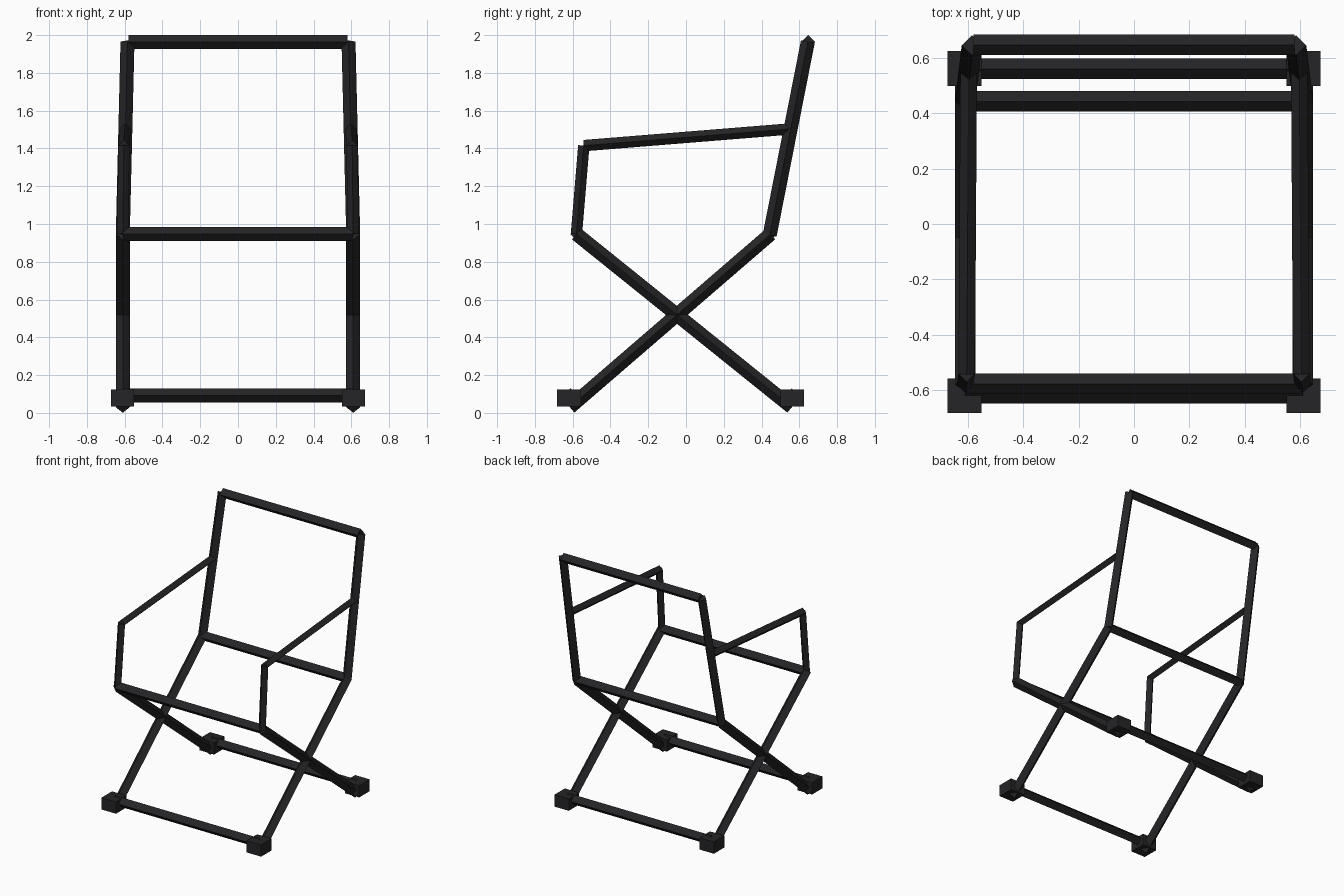
import bpy, bmesh
from mathutils import Vector

if "Cube" in bpy.data.objects:
    bpy.data.objects.remove(bpy.data.objects["Cube"])

mat = bpy.data.materials.new("black_metal")
mat.diffuse_color = (0.018, 0.018, 0.02, 1)
mat.use_nodes = True
mat.node_tree.nodes["Principled BSDF"].inputs["Base Color"].default_value = mat.diffuse_color


def finish(name, bm):
    bmesh.ops.recalc_face_normals(bm, faces=bm.faces)
    me = bpy.data.meshes.new(name)
    bm.to_mesh(me)
    bm.free()
    me.materials.append(mat)
    bpy.context.collection.objects.link(bpy.data.objects.new(name, me))


def bar(name, a, b, r=0.037):
    """Four-sided bar standing on its edge, from a to b."""
    a, b = Vector(a), Vector(b)
    d = (b - a).normalized()
    ref = Vector((0, 1, 0)) if abs(d.x) > 0.9 else Vector((1, 0, 0))
    up = d.cross(ref).normalized()
    side = up.cross(d)
    bm = bmesh.new()
    rings = [[bm.verts.new(p + o * r) for o in (side, up, -side, -up)] for p in (a, b)]
    for i in range(4):
        j = (i + 1) % 4
        bm.faces.new((rings[0][i], rings[0][j], rings[1][j], rings[1][i]))
    for ring in rings:
        bm.faces.new(ring)
    finish(name, bm)


def block(name, centre, size):
    bm = bmesh.new()
    bmesh.ops.create_cube(bm, size=1)
    bmesh.ops.scale(bm, vec=size, verts=bm.verts)
    bmesh.ops.translate(bm, vec=centre, verts=bm.verts)
    finish(name, bm)


for s, tag in ((-1, "left"), (1, "right")):
    x = 0.61 * s
    # crossed legs
    bar(f"leg_to_back_{tag}", (x, -0.615, 0.03), (x, 0.448, 0.947))
    bar(f"leg_to_front_{tag}", (x, 0.56, 0.03), (x, -0.58, 0.947))
    # backrest upright
    bar(f"back_upright_{tag}", (x, 0.443, 0.94), (0.585 * s, 0.645, 1.965))
    # arm support and armrest
    bar(f"arm_post_{tag}", (x, -0.58, 0.947), (0.604 * s, -0.541, 1.415), 0.03)
    bar(f"armrest_{tag}", (0.604 * s, -0.541, 1.415), (0.597 * s, 0.55, 1.503), 0.03)
    # feet
    for y, end in ((-0.62, "front"), (0.562, "rear")):
        block(f"foot_{end}_{tag}", (0.612 * s, y, 0.078), (0.122, 0.126, 0.09))

# cross bars: half width, y, z
for name, w, y, z in (
    ("foot_bar_front", 0.61, -0.612, 0.093),
    ("foot_bar_rear", 0.61, 0.56, 0.093),
    ("seat_bar_front", 0.61, -0.577, 0.947),
    ("seat_bar_rear", 0.61, 0.443, 0.947),
    ("back_top_bar", 0.58, 0.647, 1.963),
):
    bar(name, (-w, y, z), (w, y, z))
